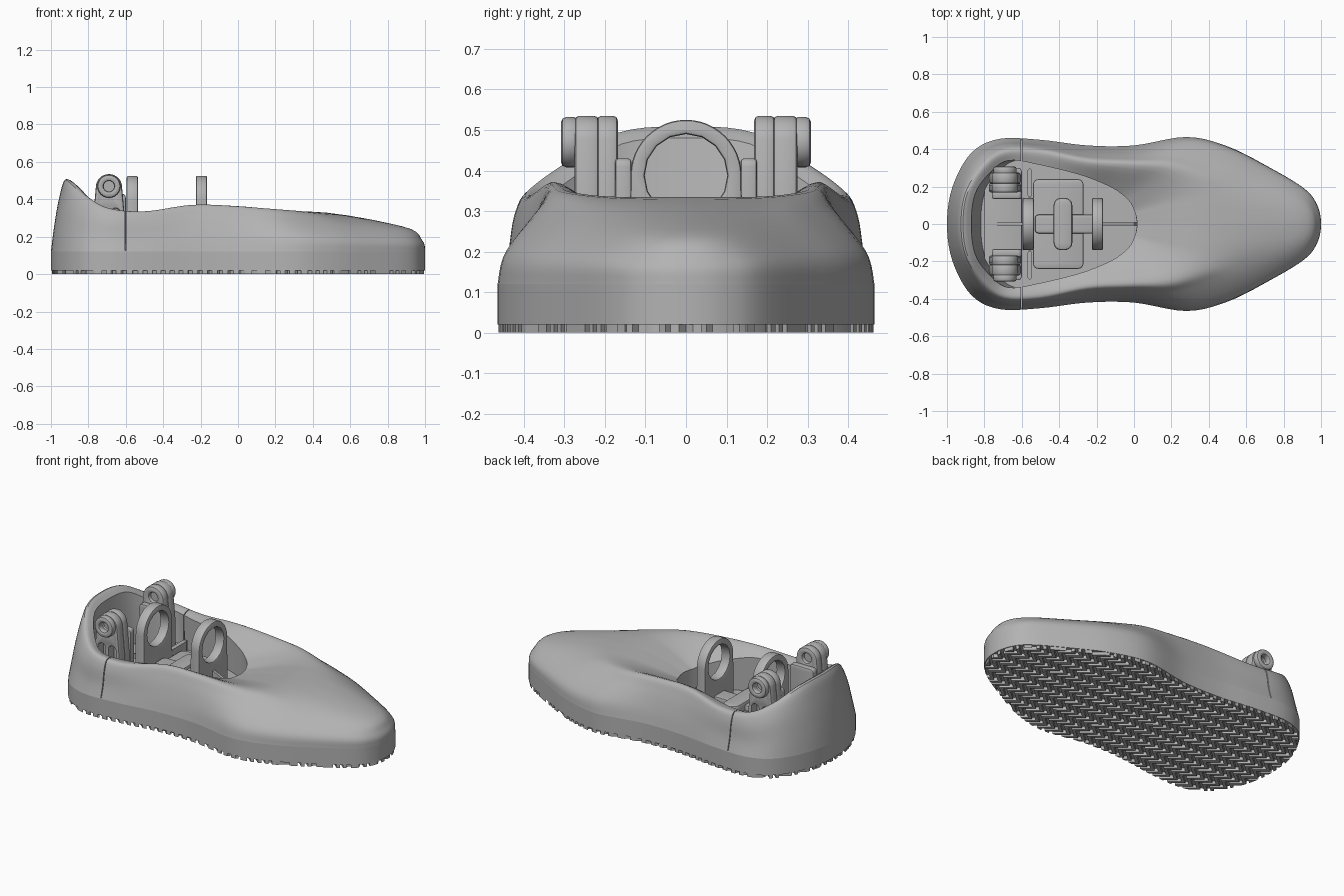
import bpy, bmesh, math
from mathutils import Vector, Matrix

if "Cube" in bpy.data.objects:
    bpy.data.objects.remove(bpy.data.objects["Cube"], do_unlink=True)

grey = bpy.data.materials.new("plain_grey")
grey.use_nodes = True
tone = (0.45, 0.45, 0.45, 1)
grey.diffuse_color = tone
grey.node_tree.nodes["Principled BSDF"].inputs["Base Color"].default_value = tone


def finish(name, mesh, angle=35):
    mesh.materials.clear()
    mesh.materials.append(grey)
    obj = bpy.data.objects.new(name, mesh)
    bpy.context.collection.objects.link(obj)
    bpy.ops.object.select_all(action="DESELECT")
    obj.select_set(True)
    bpy.context.view_layer.objects.active = obj
    bpy.ops.object.shade_smooth_by_angle(angle=math.radians(angle))
    return obj


# Plates are flat outlines (with holes) extruded along one axis
FACING = {
    "X": Matrix(((0, 0, 1), (1, 0, 0), (0, 1, 0))).to_4x4(),
    "Y": Matrix(((1, 0, 0), (0, 0, -1), (0, 1, 0))).to_4x4(),
    "Z": Matrix.Identity(4),
}


def plate(name, loops, axis, low, high, bevel=0.0):
    curve = bpy.data.curves.new(name, "CURVE")
    curve.dimensions, curve.fill_mode = "2D", "BOTH"
    curve.extrude = (high - low) / 2 - bevel
    curve.bevel_depth, curve.offset, curve.bevel_resolution = bevel, -bevel, 1
    for loop in loops:
        spline = curve.splines.new("POLY")
        spline.points.add(len(loop) - 1)
        for point, (u, v) in zip(spline.points, loop):
            point.co = (u, v, 0, 1)
        spline.use_cyclic_u = True
    temp = bpy.data.objects.new(name, curve)
    mesh = bpy.data.meshes.new_from_object(temp)
    bpy.data.objects.remove(temp)
    mid = (low + high) / 2
    shift = Vector([mid if axis == a else 0 for a in "XYZ"])
    mesh.transform(Matrix.Translation(shift) @ FACING[axis])
    bm = bmesh.new()
    bm.from_mesh(mesh)
    bmesh.ops.remove_doubles(bm, verts=bm.verts, dist=1e-5)
    bmesh.ops.recalc_face_normals(bm, faces=bm.faces)
    bm.to_mesh(mesh)
    bm.free()
    return finish(name, mesh)


def arc(cx, cy, r, start=0, end=360, n=24):
    full = end - start == 360
    steps = [math.radians(start + (end - start) * i / n) for i in range(n if full else n + 1)]
    return [(cx + r * math.cos(a), cy + r * math.sin(a)) for a in steps]


def rect(x0, x1, y0, y1, r=0.02):
    return (arc(x1 - r, y1 - r, r, 0, 90, 4) + arc(x0 + r, y1 - r, r, 90, 180, 4)
            + arc(x0 + r, y0 + r, r, 180, 270, 4) + arc(x1 - r, y0 + r, r, 270, 360, 4))


def cut(obj, tool, operation):
    mod = obj.modifiers.new("cut", "BOOLEAN")
    mod.object, mod.operation, mod.solver = tool, operation, "EXACT"
    deps = bpy.context.evaluated_depsgraph_get()
    mesh = bpy.data.meshes.new_from_object(obj.evaluated_get(deps))
    name = obj.name
    bpy.data.objects.remove(obj)
    bpy.data.objects.remove(tool)
    return finish(name, mesh)


# Smooth curve through points
def spline(points, steps, closed):
    n, out = len(points), []
    for i in range(n if closed else n - 1):
        ids = [(i + k) % n if closed else min(max(i + k, 0), n - 1) for k in (-1, 0, 1, 2)]
        a, b, c, d = [points[k] for k in ids]
        for s in range(steps):
            t = s / steps
            out.append(b + (c - a) * t / 2 + (a - b * 2.5 + c * 2 - d / 2) * t * t
                       + (b * 1.5 - a / 2 - c * 1.5 + d / 2) * t ** 3)
    return out if closed else out + [points[-1]]


def ring(half):
    half = [Vector(p) for p in half]
    return spline(half + [Vector((p.x, -p.y, p.z)) for p in half[-2:0:-1]], 5, True)


# Half rings run from the heel round the left side to the toe
outline = [(-1, 0), (-.97, .2), (-.87, .38), (-.72, .455), (-.5, .45), (-.25, .42), (0, .42),
           (.28, .465), (.5, .415), (.72, .305), (.91, .19), (.98, .1), (1, 0)]
shoulder = [(-.96, 0, .39), (-.93, .185, .38), (-.835, .345, .33), (-.7, .42, .29),
            (-.5, .412, .29), (-.25, .37, .31), (-.01, .36, .31), (.23, .36, .3),
            (.45, .29, .29), (.62, .21, .275), (.78, .13, .262), (.86, .07, .255), (.88, 0, .255)]
ridge = [(-.925, 0, .505), (-.9, .17, .49), (-.81, .31, .41), (-.69, .39, .35),
         (-.5, .385, .335), (-.25, .335, .37), (-.03, .315, .365), (.16, .295, .35),
         (.27, .24, .34), (.33, .17, .335), (.36, .1, .335), (.37, .05, .335), (.375, 0, .335)]
lip = [(-.87, 0, .48), (-.85, .16, .465), (-.77, .275, .385), (-.67, .34, .335),
       (-.5, .315, .32), (-.28, .26, .33), (-.13, .2, .3), (-.06, .155, .28),
       (-.02, .115, .27), (0, .075, .26), (.01, .045, .26), (.015, .02, .26), (.017, 0, .26)]
base = [(x, y, .12) for x, y in outline]
lower = [(x * .985, y * .955, .12 + (s[2] - .12) * .45) for (x, y), s in zip(outline, shoulder)]
foot = [(x * .94, y, .11) for x, y, z in lip]

# Upper: hollow shell lofted from the sole, over the ridge and down inside
sections = [ring(r) for r in (base, lower, shoulder, ridge, lip)]
columns = [spline(list(col), 5, False) + [f] for col, f in zip(zip(*sections), ring(foot))]
bm = bmesh.new()
grid = [[bm.verts.new(p) for p in col] for col in columns]
for a, b in zip(grid, grid[1:] + grid[:1]):
    for k in range(len(a)):
        j = (k + 1) % len(a)
        bm.faces.new((a[k], b[k], b[j], a[j]))
bmesh.ops.recalc_face_normals(bm, faces=bm.faces)
mesh = bpy.data.meshes.new("upper")
bm.to_mesh(mesh)
bm.free()
upper = finish("upper", mesh)
cut(upper, plate("seam_cutter", [rect(-.603, -.598, -.6, .6, .001)], "Z", .125, .6), "DIFFERENCE")

# Sole slab and herringbone tread
edge = [(p.x, p.y) for p in ring(base)]
plate("sole", [edge], "Z", .02, .12)
ribs = []
pitch, zig = .055, .05
for i in range(-20, 21):
    line = [(i * pitch + (.03 if k % 2 else -.03), k * zig) for k in range(-10, 11)]
    ribs.append([(x - .014, y) for x, y in line] + [(x + .014, y) for x, y in reversed(line)])
tread = plate("tread", ribs, "Z", 0, .025)
cut(tread, plate("tread_cutter", [[(x * .995, y * .995) for x, y in edge]], "Z", -.1, .1), "INTERSECT")

# Floor plates inside the opening
plate("heel_floor", [rect(-.8, -.6, -.3, .3)], "Z", .1, .17, .005)
plate("middle_floor", [rect(-.54, -.27, -.24, .24, .03)], "Z", .1, .17, .008)
plate("cross_long", [rect(-.53, -.2, -.05, .05)], "Z", .15, .2, .008)
plate("cross_wide", [rect(-.43, -.33, -.14, .14, .04)], "Z", .15, .22, .012)

# Two upright rings with gusset ribs
for name, x in (("rear_ring", -.595), ("front_ring", -.225)):
    arch = arc(0, .388, .137, 0, 180) + [(-.14, .12), (.14, .12)]
    plate(name, [arch, arc(0, .388, .102, n=16)], "X", x, x + .06, .008)
plate("front_rib", [[(-.2, .12), (.02, .12), (.0, .16), (-.2, .25)]], "Y", -.008, .008)
plate("rear_rib", [[(-.75, .12), (-.57, .12), (-.57, .25), (-.75, .17)]], "Y", -.008, .008)

# Tapered ankle brackets with pivot bosses on both sides
for side, s in (("left", 1), ("right", -1)):
    def span(a, b):
        return sorted((a * s, b * s))
    top = arc(-.69, .465, .07, 10, 170, 14)
    post = top + [(-.775, .3), (-.775, .12), (-.605, .12), (-.605, .3)]
    pockets = [rect(x - .022, x + .022, .18, .35, .02) for x in (-.725, -.655)]
    hole = arc(-.69, .47, .028)
    plate(side + "_bracket_outer", [post, hole] + pockets, "Y", *span(.215, .275), .012)
    plate(side + "_bracket_inner", [post, hole], "Y", *span(.168, .22), .012)
    plate(side + "_boss", [arc(-.69, .47, .062), hole], "Y", *span(.265, .308), .012)
    plate(side + "_pivot_core", [arc(-.69, .47, .03)], "Y", *span(.19, .26))
    plate(side + "_step", [rect(-.76, -.6, .12, .43)], "Y", *span(.135, .175), .008)
    plate(side + "_side_brace", [rect(-.57, -.545, .14 * s - .0, .3 * s) if s > 0
                                else rect(-.57, -.545, -.3, -.14)], "Z", .1, .2)
